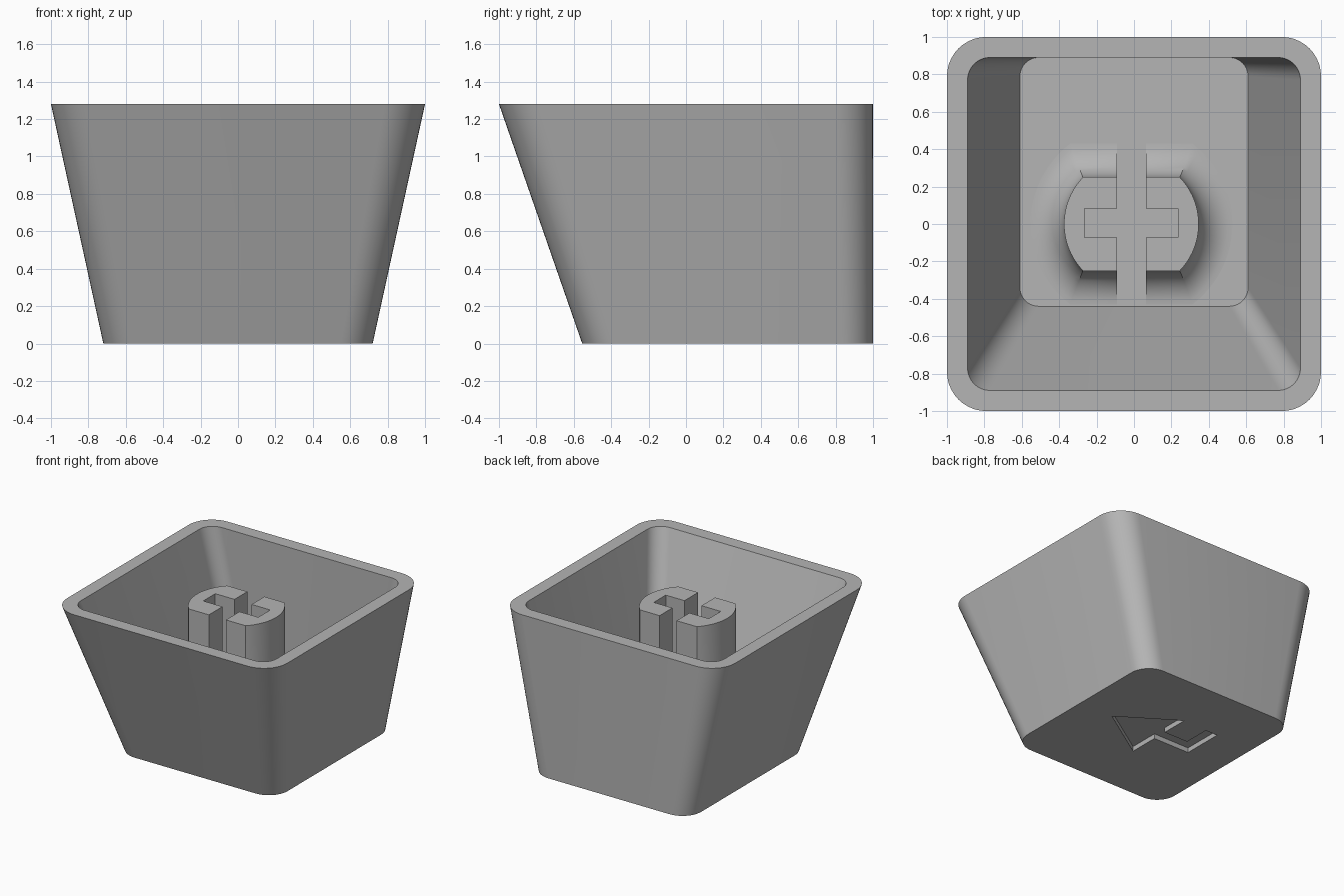
import bpy, bmesh
from math import sin, cos, asin, pi, radians

cube = bpy.data.objects.get("Cube")
if cube:
    bpy.data.objects.remove(cube, do_unlink=True)

TOP = 1.28        # rim height
FLOOR = 0.11      # inside floor height
STEM_TOP = 1.18
STEM_X = -0.014
STEM_R = 0.36
FLAT = 0.25       # half depth of the stem between its flats
FILLET = 0.18

grey = bpy.data.materials.new("plastic grey")
grey.use_nodes = True
colour = (0.46, 0.46, 0.46, 1)
grey.diffuse_color = colour
grey.node_tree.nodes["Principled BSDF"].inputs["Base Color"].default_value = colour


def loft(name, rings):
    """Closed solid through a list of equally long point rings."""
    bm = bmesh.new()
    loops = [[bm.verts.new(p) for p in ring] for ring in rings]
    for a, b in zip(loops, loops[1:]):
        for i in range(len(a)):
            j = (i + 1) % len(a)
            bm.faces.new((a[i], a[j], b[j], b[i]))
    bm.faces.new(loops[0][::-1])
    bm.faces.new(loops[-1])
    bmesh.ops.recalc_face_normals(bm, faces=bm.faces)
    mesh = bpy.data.meshes.new(name)
    bm.to_mesh(mesh)
    bm.free()
    mesh.materials.append(grey)
    obj = bpy.data.objects.new(name, mesh)
    bpy.context.collection.objects.link(obj)
    return obj


def rounded_rect(hx, y0, y1, r, z, n=10):
    ring = []
    corners = [(hx - r, y1 - r), (r - hx, y1 - r), (r - hx, y0 + r), (hx - r, y0 + r)]
    for k, (cx, cy) in enumerate(corners):
        for i in range(n + 1):
            a = (k + i / n) * pi / 2
            ring.append((cx + r * cos(a), cy + r * sin(a), z))
    return ring


def stem_ring(off, z, n=24):
    """Circle trimmed by two flats, grown outward by off."""
    r = STEM_R + off
    half = asin((FLAT + off) / r)
    ring = []
    for side in (0, pi):
        for i in range(n + 1):
            a = side + half * (2 * i / n - 1)
            ring.append((STEM_X + r * cos(a), r * sin(a), z))
    return ring


def prism(name, outline, z0, z1):
    return loft(name, [[(x, y, z) for x, y in outline] for z in (z0, z1)])


def box(name, x0, x1, y0, y1, z0, z1):
    return prism(name, [(x0, y0), (x1, y0), (x1, y1), (x0, y1)], z0, z1)


def cut(obj, cutter):
    cutter.hide_render = True
    mod = obj.modifiers.new("cut", 'BOOLEAN')
    mod.operation = 'DIFFERENCE'
    mod.solver = 'EXACT'
    mod.object = cutter
    bpy.context.view_layer.objects.active = obj
    bpy.ops.object.modifier_apply(modifier=mod.name)
    bpy.data.objects.remove(cutter, do_unlink=True)


# Tapered hollow shell: up the outside, over the rim, down to the inner floor
shell = loft("shell", [
    rounded_rect(0.72, -0.555, 1, 0.17, 0),
    rounded_rect(1, -1, 1, 0.21, TOP),
    rounded_rect(0.89, -0.89, 0.89, 0.12, TOP),
    rounded_rect(0.61, -0.44, 0.89, 0.10, FLOOR),
])

# Bent arrow engraved in the underside
arrow = [(0.41, 0.23), (-0.05, 0.53), (-0.05, 0.30), (-0.27, 0.30),
         (-0.27, 0.52), (-0.38, 0.52), (-0.38, 0.18), (-0.05, 0.18), (-0.05, -0.07)]
cut(shell, prism("arrow_cutter", arrow, -0.1, 0.04))

# Stem with a concave fillet at its foot
rings = [stem_ring(FILLET, FLOOR - 0.02)]
for i in range(13):
    a = i / 12 * pi / 2
    rings.append(stem_ring(FILLET * (1 - sin(a)), FLOOR + FILLET * (1 - cos(a))))
rings.append(stem_ring(0, STEM_TOP))
stem = loft("stem", rings)

# Cross-shaped socket, with the long slot running through the stem
cut(stem, box("slot_cutter", -0.09, 0.065, -0.6, 0.6, 0, TOP))
cut(stem, box("socket_cutter", -0.265, 0.235, -0.073, 0.083, 0, TOP + 0.1))

for obj in (shell, stem):
    bpy.ops.object.select_all(action='DESELECT')
    obj.select_set(True)
    bpy.context.view_layer.objects.active = obj
    bpy.ops.object.shade_smooth_by_angle(angle=radians(30))
